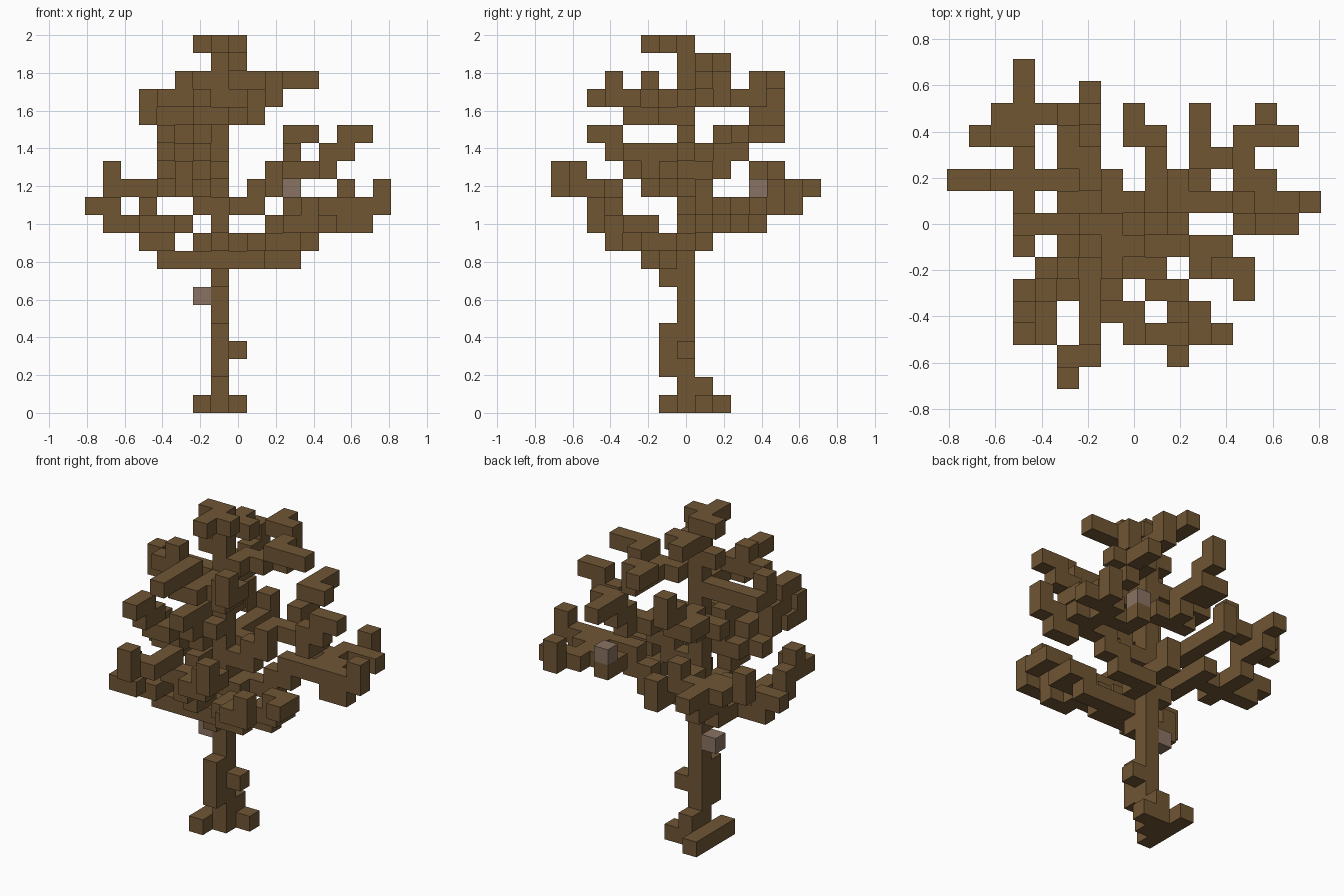
import bpy, bmesh
from mathutils import Vector, Matrix

cube = bpy.data.objects.get("Cube")
if cube:
    bpy.data.objects.remove(cube, do_unlink=True)

CELL = 2 / 21
MOVES = {"L": (-1, 0, 0), "R": (1, 0, 0), "F": (0, -1, 0),
         "B": (0, 1, 0), "U": (0, 0, 1), "D": (0, 0, -1)}


def make_material(name, colour):
    mat = bpy.data.materials.new(name)
    mat.use_nodes = True
    mat.diffuse_color = (*colour, 1)
    mat.node_tree.nodes["Principled BSDF"].inputs["Base Color"].default_value = (*colour, 1)
    return mat


bark = make_material("brown bark", (0.16, 0.092, 0.034))
pale = make_material("pale grey brown", (0.255, 0.17, 0.125))

# Each part is a walk through the block grid: start cell, then steps
PARTS = {
    # trunk and roots
    "trunk": ((7, 7, 0), "U" * 20),
    "root_bar": ((6, 6, 0), "BBB"),
    "root_side": ((7, 8, 1), "DR"),
    "trunk_buttress": ((7, 6, 2), "UU"),
    "trunk_knot": ((8, 7, 3), ""),
    # lower branches
    "low_front_branch": ((7, 6, 7), "UFUFUFULUFFLFU"),
    "low_front_twig": ((8, 3, 11), "FRURFU"),
    "low_front_left_branch": ((8, 5, 8), "RUFRFRUFRU"),
    "low_left_branch": ((8, 6, 8), "RRRURFURF"),
    "low_left_twig": ((11, 5, 9), ""),
    "long_left_branch": ((8, 7, 9), "BRRURURRRDRURU"),
    "back_left_branch": ((13, 8, 11), "BRLBLLB"),
    "back_left_twig": ((13, 11, 11), "RRLBU"),
    "low_back_branch": ((7, 8, 10), "BULBBBBU"),
    "low_right_branch": ((5, 7, 10), "BBBFLLLLUL"),
    "low_right_knot": ((6, 7, 9), ""),
    "back_right_branch": ((3, 8, 10), "BBBUBBUB"),
    "back_right_twig": ((3, 11, 12), "LLU"),
    "back_right_link": ((2, 12, 12), "RRRU"),
    "low_front_right_branch": ((6, 5, 8), "LLUFLUFFRLBU"),
    # middle branches
    "mid_left_branch": ((8, 7, 11), "RURUBRRRFURUR"),
    "mid_back_left_branch": ((11, 9, 13), "UBURLBB"),
    "mid_right_branch": ((7, 6, 13), "LFLFLUFUF"),
    "mid_inner_branch": ((6, 6, 12), "LFL"),
    "mid_front_twig": ((6, 6, 14), "FF"),
    "mid_back_branch": ((7, 8, 14), "LBUBBUBU"),
    "mid_back_twig": ((5, 10, 15), "B"),
    "mid_right_knot": ((5, 8, 14), ""),
    # upper branches
    "upper_right_branch": ((6, 7, 16), "LLLFU"),
    "upper_front_branch": ((7, 6, 16), "FFLUFF"),
    "upper_front_twig": ((6, 5, 17), "LLRU"),
    "upper_front_left_branch": ((8, 5, 16), "RFURFU"),
    "upper_back_branch": ((8, 7, 17), "BRBBBULB"),
    "upper_left_branch": ((10, 9, 17), "UFRR"),
    # crown
    "crown_top": ((6, 7, 20), "RFFBR"),
    "crown_back": ((8, 8, 19), "LB"),
    "crown_knot": ((6, 7, 18), ""),
    # pale blocks
    "pale_trunk_block": ((6, 7, 6), ""),
    "pale_branch_block": ((11, 11, 12), ""),
}


def walk(start, steps):
    cells = [start]
    for step in steps:
        cells.append(tuple(a + b for a, b in zip(cells[-1], MOVES[step])))
    return cells


# Trace every part, giving each cell to the first part that reaches it
owner = {}
for name, (start, steps) in PARTS.items():
    for cell in walk(start, steps):
        owner.setdefault(cell, name)


# Build each part from blocks, dropping the faces hidden between blocks
def build(name, cells):
    bm = bmesh.new()
    for cell in cells:
        centre = (Vector(cell) - Vector((8, 7, -0.5))) * CELL
        verts = bmesh.ops.create_cube(bm, size=CELL, matrix=Matrix.Translation(centre))["verts"]
        faces = {f for v in verts for f in v.link_faces}
        hidden = []
        for f in faces:
            f.normal_update()
            if tuple(c + round(n) for c, n in zip(cell, f.normal)) in owner:
                hidden.append(f)
        bmesh.ops.delete(bm, geom=hidden, context="FACES")
    mesh = bpy.data.meshes.new(name)
    bm.to_mesh(mesh)
    bm.free()
    mesh.materials.append(pale if name.startswith("pale") else bark)
    bpy.context.collection.objects.link(bpy.data.objects.new(name, mesh))


for name in PARTS:
    cells = [c for c, part in owner.items() if part == name]
    if cells:
        build(name, cells)
